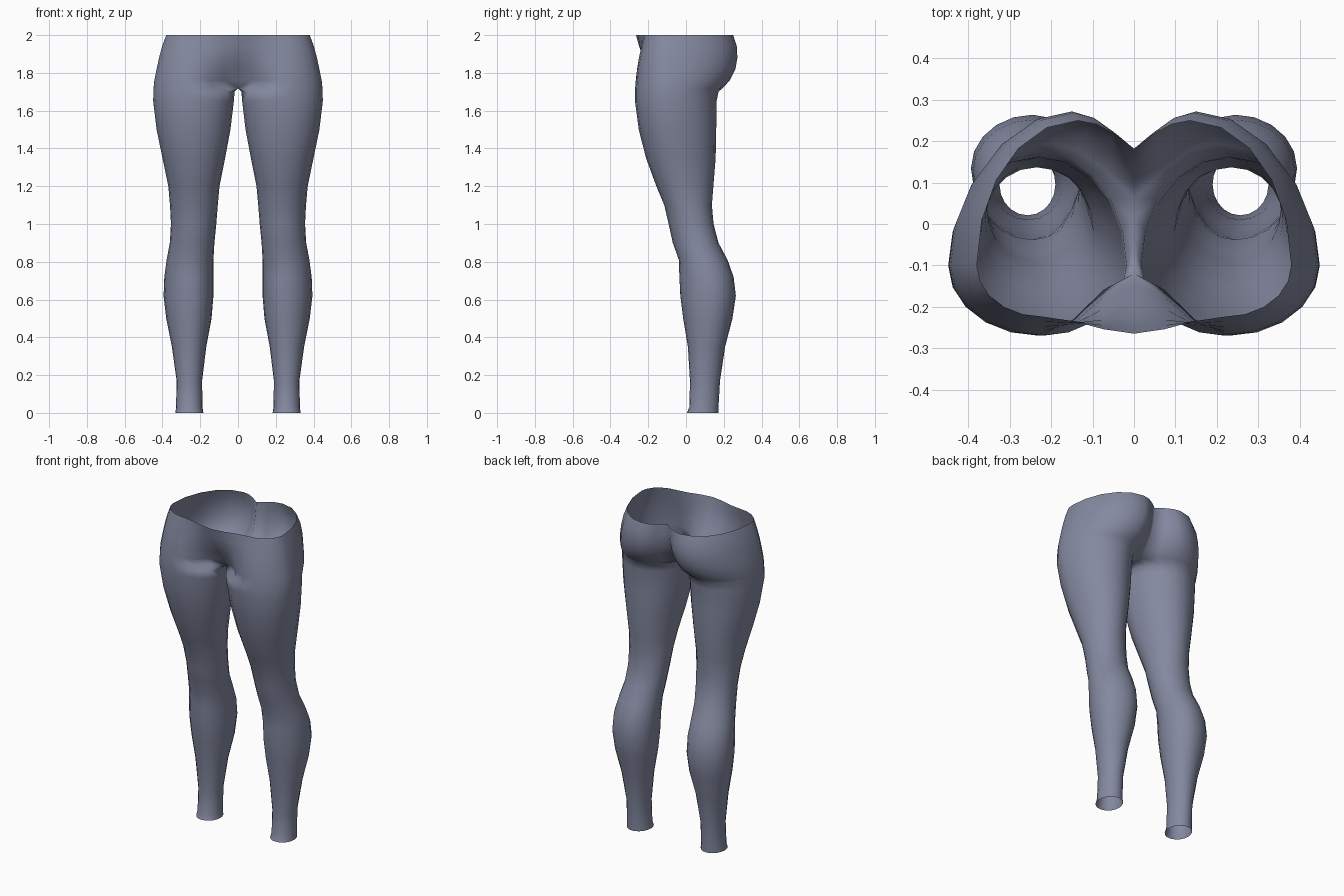
import bpy, bmesh, math

if "Cube" in bpy.data.objects:
    bpy.data.objects.remove(bpy.data.objects["Cube"])

fabric = bpy.data.materials.new("slate_blue_fabric")
fabric.diffuse_color = (0.23, 0.25, 0.35, 1)
fabric.use_nodes = True
fabric.node_tree.nodes["Principled BSDF"].inputs["Base Color"].default_value = fabric.diffuse_color

# Leg sections: z, inner x, outer x, front y, back y, centre x, centre y
LEG = [
    (0.00, .183, .331, .004, .172, .257, .085),
    (0.03, .188, .328, .018, .172, .257, .088),
    (0.17, .190, .325, .021, .180, .257, .095),
    (0.35, .168, .350, .010, .207, .255, .11),
    (0.50, .140, .380, -.015, .246, .250, .13),
    (0.62, .130, .394, -.030, .264, .245, .135),
    (0.72, .130, .390, -.035, .252, .245, .125),
    (0.81, .130, .378, -.038, .220, .245, .09),
    (0.90, .125, .361, -.070, .172, .242, .06),
    (1.00, .115, .355, -.092, .146, .238, .035),
    (1.10, .107, .360, -.115, .137, .235, .01),
    (1.20, .098, .369, -.157, .145, .235, -.02),
    (1.35, .068, .400, -.212, .157, .235, -.055),
    (1.50, .040, .431, -.250, .160, .235, -.08),
    (1.65, .022, .449, -.270, .162, .230, -.10),
    (1.70, .018, .448, -.270, .172, .220, -.10),
]

# Hip sections: z, outer x, front y, back y, front centre y, cleft y, back peak x
HIP = [
    (1.72, .447, -.269, .195, -.120, .060, .20),
    (1.76, .443, -.266, .232, -.145, .100, .18),
    (1.82, .431, -.259, .262, -.185, .140, .16),
    (1.88, .418, -.249, .272, -.225, .163, .15),
    (1.94, .402, -.236, .269, -.248, .175, .145),
    (2.00, .380, -.224, .250, -.265, .182, .135),
]
N = 5              # segments in each quarter
REACH = 3          # inner segments that run to the body centre line


def quarter(cx, cy, dx, dy, start):
    """Quarter ellipse starting on its x axis (or on its y axis)."""
    pts = []
    for i in range(N):
        a = math.pi / 2 * i / N
        c, s = math.cos(a), math.sin(a)
        pts.append((cx + dx * (c if start == "x" else s),
                    cy + dy * (s if start == "x" else c)))
    return pts


def leg_ring(z, xi, xo, yf, yb, cx, cy):
    pts = (quarter(cx, cy, xo - cx, yb - cy, "x") + quarter(cx, cy, xi - cx, yb - cy, "y")
           + quarter(cx, cy, xi - cx, yf - cy, "x") + quarter(cx, cy, xo - cx, yf - cy, "y"))
    return [(x, y, z) for x, y in pts]


def hip_ring(z, xo, yf, yb, yfc, ybc, xb):
    cy, xf = -.10, .22
    pts = quarter(xb, cy, xo - xb, yb - cy, "x")
    # Rounded seat falling into the cleft
    for i in range(REACH):
        t = 1 - i / REACH
        pts.append((xb * t, ybc + (yb - ybc) * math.sin(math.pi / 2 * t)))
    # Gusset line on the centre plane
    m = 2 * (N - REACH)
    pts += [(0, ybc + (yfc - ybc) * i / m) for i in range(m)]
    # Front panel blending into the thigh
    for i in range(REACH):
        t = i / REACH
        pts.append((xf * t, yfc + (yf - yfc) * t * t * (3 - 2 * t)))
    pts += quarter(xf, cy, xo - xf, yf - cy, "y")
    return [(x, y, z) for x, y in pts]


# One half of the leggings, open at the waist and ankle
bm = bmesh.new()
rings = [[bm.verts.new(p) for p in leg_ring(*r)] for r in LEG]
rings += [[bm.verts.new(p) for p in hip_ring(*r)] for r in HIP]
for low, high in zip(rings, rings[1:]):
    for i in range(4 * N):
        j = (i + 1) % (4 * N)
        bm.faces.new((low[i], low[j], high[j], high[i])).smooth = True

# Open the two halves into each other above the gusset
centre = [f for f in bm.faces if all(abs(v.co.x) < 1e-5 for v in f.verts)]
bmesh.ops.delete(bm, geom=centre, context='FACES')

mesh = bpy.data.meshes.new("leggings")
bm.to_mesh(mesh)
bm.free()
mesh.materials.append(fabric)
leggings = bpy.data.objects.new("leggings", mesh)
bpy.context.collection.objects.link(leggings)

# Other half
mirror = leggings.modifiers.new("other_half", 'MIRROR')
mirror.use_axis = (True, False, False)
mirror.use_mirror_merge = True
mirror.merge_threshold = 0.0005
